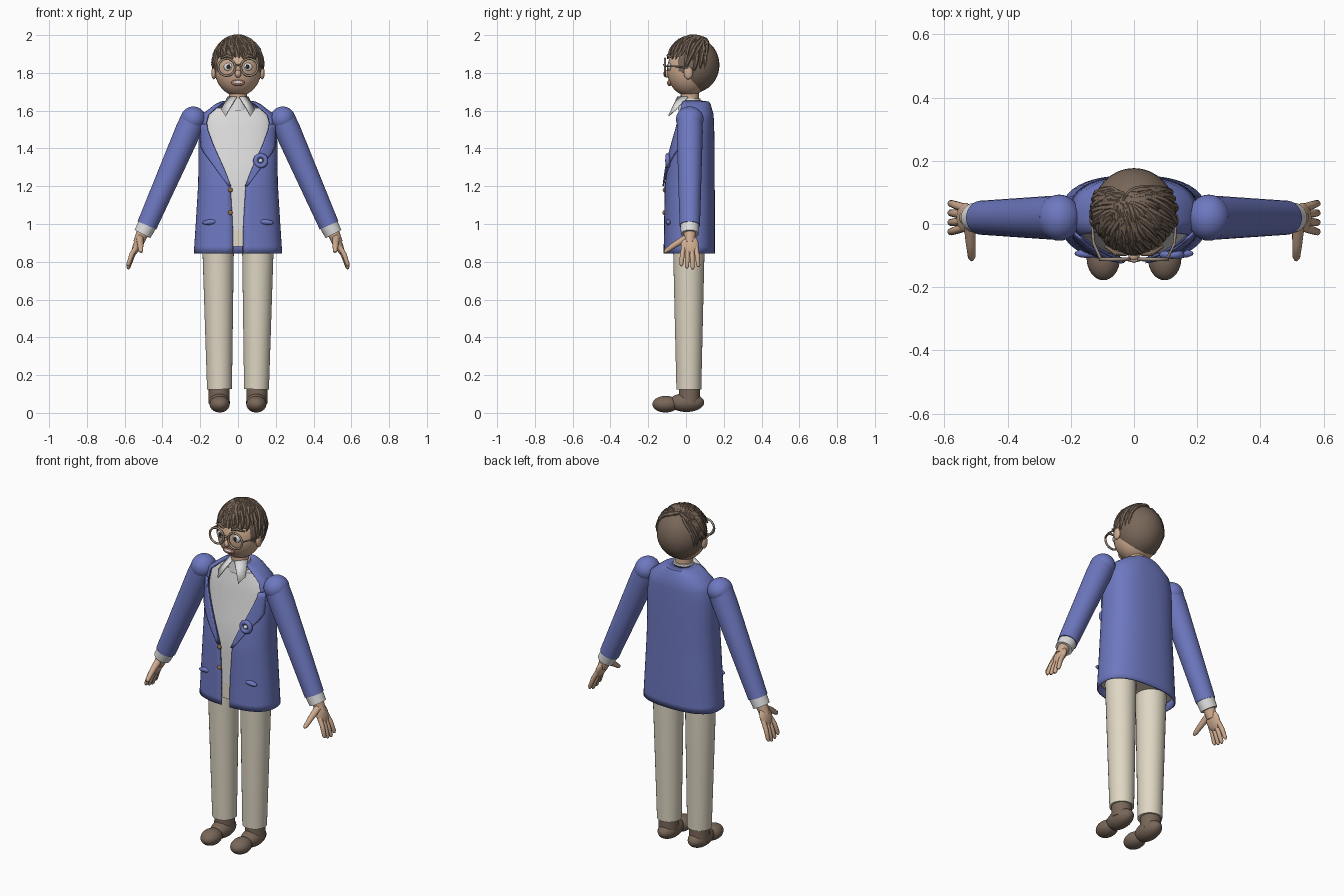
import bpy, bmesh, math, random
from mathutils import Vector, Matrix

random.seed(4)
if "Cube" in bpy.data.objects:
    bpy.data.objects.remove(bpy.data.objects["Cube"])


def material(name, r, g, b):
    m = bpy.data.materials.new(name)
    m.use_nodes = True
    m.diffuse_color = (r, g, b, 1)
    m.node_tree.nodes["Principled BSDF"].inputs["Base Color"].default_value = (r, g, b, 1)
    return m


BLUE = material("jacket blue", .155, .19, .53)
WHITE = material("shirt white", .74, .73, .73)
BEIGE = material("trouser beige", .74, .68, .55)
BROWN = material("hair brown", .19, .135, .10)
SKIN = material("skin", .62, .41, .28)
TAUPE = material("frame taupe", .32, .25, .19)
DARK = material("dark", .03, .022, .018)
BRASS = material("button brass", .32, .17, .06)
LIP = material("lip", .38, .17, .12)


def finish(name, bm, mat, thick=0):
    bmesh.ops.recalc_face_normals(bm, faces=bm.faces)
    me = bpy.data.meshes.new(name)
    bm.to_mesh(me)
    bm.free()
    me.materials.append(mat)
    ob = bpy.data.objects.new(name, me)
    bpy.context.collection.objects.link(ob)
    bpy.ops.object.select_all(action='DESELECT')
    ob.select_set(True)
    bpy.context.view_layer.objects.active = ob
    bpy.ops.object.shade_smooth_by_angle(angle=math.radians(40))
    if thick:
        mod = ob.modifiers.new("thickness", 'SOLIDIFY')
        mod.thickness = thick
        mod.offset = 0
    return ob


def add_loft(bm, rings, closed=True, caps=True):
    vs = [[bm.verts.new(p) for p in r] for r in rings]
    n = len(vs[0])
    for a, b in zip(vs, vs[1:]):
        for i in range(n if closed else n - 1):
            j = (i + 1) % n
            bm.faces.new((a[i], a[j], b[j], b[i]))
    if closed and caps:
        bm.faces.new(vs[0])
        bm.faces.new(vs[-1])


def add_tube(bm, pts, radii, sides=16):
    pts = [Vector(p) for p in pts]
    rings = []
    for i, p in enumerate(pts):
        d = (pts[min(i + 1, len(pts) - 1)] - pts[max(i - 1, 0)]).normalized()
        u = d.cross(Vector((.3, .9, .1))).normalized()
        v = d.cross(u)
        rings.append([p + radii[i] * (u * math.cos(k * math.tau / sides) + v * math.sin(k * math.tau / sides))
                      for k in range(sides)])
    add_loft(bm, rings)


def tube(name, mat, pts, radii, sides=24):
    bm = bmesh.new()
    add_tube(bm, pts, radii, sides)
    return finish(name, bm, mat)


def blob(name, mat, c, r, tilt=0, keep=None):
    bm = bmesh.new()
    bmesh.ops.create_uvsphere(bm, u_segments=32, v_segments=20, radius=1)
    bm.transform(Matrix.Translation(c) @ Matrix.Rotation(tilt, 4, 'Y') @ Matrix.Diagonal((*r, 1)))
    if keep:
        gone = [f for f in bm.faces if not keep(f.calc_center_median())]
        bmesh.ops.delete(bm, geom=gone, context='FACES')
    return finish(name, bm, mat)


def hoop(name, mat, c, major, minor):
    bm = bmesh.new()
    rings = []
    for i in range(29):
        a = i * math.tau / 28
        rings.append([(c[0] + math.cos(a) * (major + minor * math.cos(b)), c[1] + minor * math.sin(b),
                       c[2] + math.sin(a) * (major + minor * math.cos(b)))
                      for b in [k * math.tau / 10 for k in range(10)]])
    add_loft(bm, rings, caps=False)
    bmesh.ops.remove_doubles(bm, verts=bm.verts, dist=.0001)
    return finish(name, bm, mat)


# Torso profile: height, half width, front y, back y, half opening
PROFILE = [(.845, .23, -.115, .15, .026), (1, .22, -.112, .15, .028), (1.2, .208, -.11, .148, .04),
           (1.3, .205, -.1, .148, .08), (1.42, .205, -.08, .147, .135), (1.52, .2, -.065, .145, .172),
           (1.58, .185, -.055, .142, .155), (1.615, .15, -.045, .135, .12),
           (1.645, .09, -.035, .12, .075), (1.65, .055, -.02, .075, .05)]
MID, POW = .02, .8


def row_at(z):
    for a, b in zip(PROFILE, PROFILE[1:]):
        if z <= b[0]:
            f = (z - a[0]) / (b[0] - a[0])
            return [p + (q - p) * f for p, q in zip(a, b)]
    return PROFILE[-1]


def around(row, t, inset=0):
    z, w, yf, yb, _ = row
    s, c = math.sin(t), math.cos(t)
    depth = (MID - yf if c > 0 else yb - MID) - inset
    return ((w - inset) * math.copysign(abs(s) ** POW, s), MID - depth * math.copysign(abs(c) ** POW, c), z)


def angle_of(x, row):
    return math.asin(min(.97, x / row[1]) ** (1 / POW))


def front_y(x, z):
    row = row_at(z)
    return around(row, angle_of(abs(x), row))[1]


# Jacket, shirt and hips
heights = [.845 + i * .035 for i in range(22)] + [1.63, 1.645, 1.65]
bm = bmesh.new()
rings = []
for z in heights:
    row = row_at(z)
    t0 = angle_of(row[4], row)
    rings.append([around(row, t0 + (math.tau - 2 * t0) * i / 48) for i in range(49)])
add_loft(bm, rings, closed=False)
finish("jacket", bm, BLUE, .008)
for name, mat, lo, hi in (("shirt", WHITE, .97, 1.615), ("trouser_hips", BEIGE, .88, .972)):
    bm = bmesh.new()
    add_loft(bm, [[around(row_at(lo + (hi - lo) * k / 12), i * math.tau / 48, .015) for i in range(48)]
                  for k in range(13)])
    finish(name, bm, mat)
for z in (1.18, 1.06):
    blob("jacket_button", BRASS, (-.04, front_y(.04, z) - .006, z), (.012, .008, .012))

# Neck and collar
tube("neck", SKIN, [(0, .02, 1.6), (0, .02, 1.72)], [.05, .047])
tube("collar_band", WHITE, [(0, .02, 1.6), (0, .02, 1.665)], [.064, .056])

for s, side in ((1, "left"), (-1, "right")):
    # Collar point
    bm = bmesh.new()
    bm.faces.new([bm.verts.new(p) for p in ((s * .008, -.045, 1.672), (s * .055, .01, 1.672),
                                            (s * .088, -.055, 1.605), (s * .066, -.092, 1.572))])
    finish(side + "_collar_point", bm, WHITE, .006)
    # Lapel, following the jacket front
    bm = bmesh.new()
    rings = []
    for k in range(12):
        z = 1.2 + k * .03
        inner, outer = row_at(z)[4] - .004, min(.196, .05 + (z - 1.2) * .73)
        xs = [inner + (max(outer, inner + .01) - inner) * i / 6 for i in range(7)]
        rings.append([(s * x, front_y(x, z) - .011, z) for x in xs])
    add_loft(bm, rings, closed=False)
    finish(side + "_lapel", bm, BLUE, .008)
    blob(side + "_pocket_flap", BLUE, (s * .148, front_y(.148, 1.01) - .004, 1.01), (.04, .014, .014), s * .1)

    # Sleeve, cuff and shoulder
    blob(side + "_shoulder", BLUE, (s * .237, .02, 1.555), (.067, .073, .067))
    tube(side + "_sleeve", BLUE, [(s * .237, .02, 1.555), (s * .265, .02, 1.49), (s * .482, .02, .993)],
         [.067, .069, .054], 32)
    tube(side + "_cuff", WHITE, [(s * .478, .02, 1.0), (s * .506, .02, .947)], [.05, .047])
    # Hand
    tube(side + "_wrist", SKIN, [(s * .5, .02, .965), (s * .528, .02, .9)], [.034, .028])
    blob(side + "_palm", SKIN, (s * .534, .02, .89), (.021, .047, .058), -s * .35)
    for i in (-1.5, -.5, .5, 1.5):
        drop = .012 * abs(i - .2)
        tube(side + "_finger", SKIN, [(s * .538, .02 + .021 * i, .88), (s * .562, .02 + .026 * i, .82 + drop),
                                      (s * .58, .02 + .03 * i, .768 + drop), (s * .583, .02 + .03 * i, .757 + drop)],
             [.013, .013, .011, .005], 12)
    tube(side + "_thumb", SKIN, [(s * .52, 0, .925), (s * .517, -.06, .89), (s * .514, -.105, .858),
                                 (s * .513, -.115, .85)], [.02, .016, .012, .005], 12)

    # Leg and shoe
    tube(side + "_trouser_leg", BEIGE, [(s * .106, .015, .95), (s * .105, .015, .85), (s * .098, .015, .125)],
         [.084, .083, .066], 32)
    tube(side + "_ankle", BROWN, [(s * .1, .018, .05), (s * .1, .018, .14)], [.056, .055])
    blob(side + "_shoe_body", BROWN, (s * .098, .002, .055), (.055, .094, .05))
    blob(side + "_shoe_toe", BROWN, (s * .097, -.108, .046), (.053, .07, .044))

    # Ear, eye, brow and glasses
    blob(side + "_ear", SKIN, (s * .128, .012, 1.8), (.013, .024, .034))
    blob(side + "_eye", WHITE, (s * .052, -.088, 1.832), (.024, .01, .021))
    blob(side + "_pupil", DARK, (s * .05, -.097, 1.832), (.01, .004, .012))
    tube(side + "_brow", BROWN, [(s * .024, -.096, 1.878), (s * .055, -.094, 1.892), (s * .092, -.07, 1.878)],
         [.005, .009, .004], 10)
    hoop(side + "_glasses_rim", TAUPE, (s * .06, -.112, 1.83), .045, .006)
    tube(side + "_glasses_arm", TAUPE, [(s * .105, -.112, 1.835), (s * .128, -.06, 1.835), (s * .134, .015, 1.825)],
         [.005, .005, .004], 10)
tube("glasses_bridge", TAUPE, [(-.018, -.113, 1.838), (0, -.118, 1.843), (.018, -.113, 1.838)], [.005] * 3, 10)

# Lapel ornament
px, pz = .12, 1.335
py = front_y(px, pz) - .016
hoop("lapel_flower", BLUE, (px, py, pz), .027, .013)
blob("lapel_flower_centre", WHITE, (px, py - .004, pz), (.011, .01, .011))

# Face
blob("head", SKIN, (0, .015, 1.815), (.122, .115, .138))
blob("nose", SKIN, (0, -.102, 1.795), (.017, .018, .02))
blob("mouth", LIP, (0, -.087, 1.747), (.036, .012, .017))
blob("teeth", WHITE, (0, -.095, 1.75), (.026, .006, .007))

# Hair: smooth cap with combed strands over the top and sides
CENTRE, SIZE = Vector((0, .037, 1.842)), Vector((.133, .14, .148))
blob("hair_cap", BROWN, CENTRE, SIZE,
     keep=lambda p: not ((p.y < -.03 and p.z < 1.885) or (p.y < .02 and p.z < 1.8)))
bm = bmesh.new()
crown = Vector((-.2, .3, .9)).normalized()
for layer, reach in enumerate((1, .75, .45)):
    for k in range(27):
        az = math.radians(-112 + k * 224 / 26 + random.uniform(-4, 4))
        el = math.radians((15 if abs(az) < 1.1 else -12) + random.uniform(-5, 5))
        end = Vector((math.sin(az) * math.cos(el), -math.cos(az) * math.cos(el), math.sin(el)))
        across = crown.cross(end).normalized()
        phase = random.uniform(0, math.tau)
        path = []
        for i in range(10):
            f = i / 9 * reach
            d = (crown.lerp(end, f) + across * .07 * math.sin(phase + f * 7) * (1 - f * .5)).normalized()
            path.append(CENTRE + d * (.985 + .015 * layer) * SIZE)
        add_tube(bm, path, [.012 * min(1, .25 + i / 3, (9.4 - i) / 2.5) for i in range(10)], 7)
finish("hair_strands", bm, BROWN)
